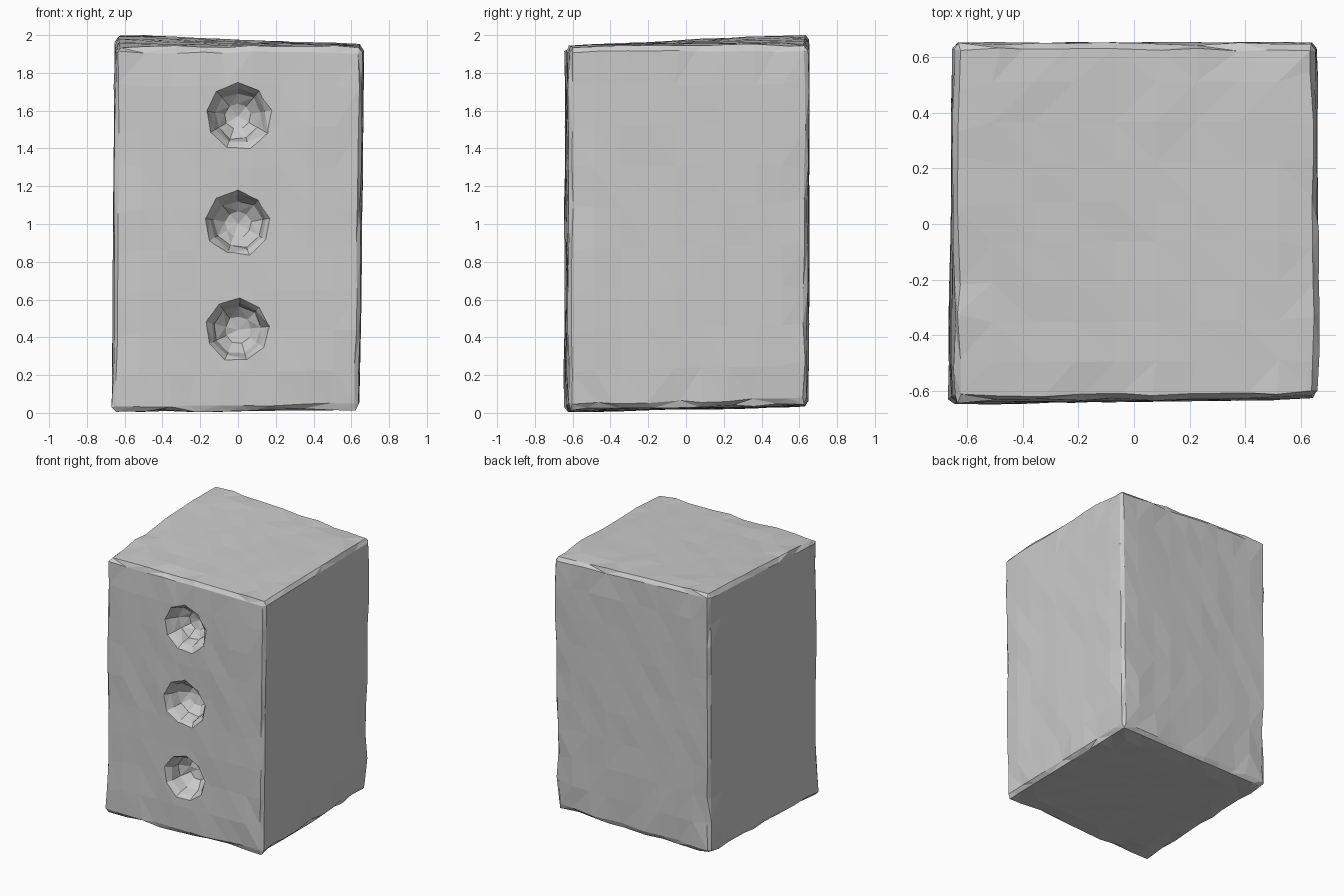
import bpy, bmesh, math, random
from mathutils import Vector

if "Cube" in bpy.data.objects:
    bpy.data.objects.remove(bpy.data.objects["Cube"])

random.seed(4)

stone = bpy.data.materials.new("light_grey")
stone.diffuse_color = (0.6, 0.6, 0.6, 1)
stone.use_nodes = True
stone.node_tree.nodes["Principled BSDF"].inputs["Base Color"].default_value = stone.diffuse_color


def make_object(name, bm):
    bmesh.ops.recalc_face_normals(bm, faces=bm.faces)
    mesh = bpy.data.meshes.new(name)
    bm.to_mesh(mesh)
    bm.free()
    mesh.materials.append(stone)
    obj = bpy.data.objects.new(name, mesh)
    bpy.context.collection.objects.link(obj)
    return obj


# Block: slightly skewed box, raised at the back left corner
corners = {
    (-1, -1, -1): (-0.67, -0.65, 0.00), (1, -1, -1): (0.645, -0.63, 0.01),
    (-1, 1, -1): (-0.655, 0.65, 0.03), (1, 1, -1): (0.64, 0.65, 0.04),
    (-1, -1, 1): (-0.655, -0.645, 1.945), (1, -1, 1): (0.67, -0.63, 1.945),
    (-1, 1, 1): (-0.655, 0.655, 2.01), (1, 1, 1): (0.665, 0.655, 1.955),
}


def skew(p):
    """Blend the eight corners at a point of the unit cube."""
    total = Vector((0, 0, 0))
    for signs, pos in corners.items():
        weight = math.prod((1 + s * c) / 2 for s, c in zip(signs, p))
        total += weight * Vector(pos)
    return total


bm = bmesh.new()
bmesh.ops.create_cube(bm, size=2)
bmesh.ops.subdivide_edges(bm, edges=bm.edges[:], cuts=8, use_grid_fill=True)

# Worn edges: narrow bevel, then chips pushed inward at random
rim = [e for e in bm.edges if e.calc_face_angle(0) > 1]
bmesh.ops.bevel(bm, geom=rim, offset=0.03, segments=1, affect='EDGES')
for v in bm.verts:
    p = v.co.copy()
    near = [abs(c) > 0.95 for c in p]
    inward = Vector([-math.copysign(1, c) if n else 0 for c, n in zip(p, near)])
    v.co = skew(p)
    if sum(near) >= 2:
        v.co += inward * random.uniform(0, 0.014)
        v.co += Vector([0 if n else random.uniform(-0.04, 0.04) for n in near])
    else:
        v.co += inward * random.uniform(-0.002, 0.005)
bmesh.ops.triangulate(bm, faces=bm.faces[:])
block = make_object("block", bm)

# Hollows: rough bowls cut into the front
bowl = [(-0.73, 0.185), (-0.645, 0.178), (-0.60, 0.148), (-0.53, 0.125), (-0.48, 0.07)]
sides = 9
bm = bmesh.new()
for x, z in ((0.0, 1.57), (0.0, 1.0), (0.0, 0.44)):
    turn = random.uniform(0, 1)
    rings = []
    for y, radius in bowl:
        ring = []
        for i in range(sides):
            a = turn + math.tau * i / sides
            r = radius * random.uniform(0.93, 1.07)
            ring.append(bm.verts.new((x + r * math.cos(a),
                                      y + random.uniform(-0.008, 0.008),
                                      z + r * math.sin(a))))
        rings.append(ring)
    for low, high in zip(rings, rings[1:]):
        for i in range(sides):
            j = (i + 1) % sides
            bm.faces.new((low[i], low[j], high[j], high[i]))
    tip = bm.verts.new((x, -0.465, z))
    for i in range(sides):
        bm.faces.new((rings[-1][i], rings[-1][(i + 1) % sides], tip))
    bm.faces.new(rings[0])
bmesh.ops.triangulate(bm, faces=bm.faces[:])
cutter = make_object("hollow_cutter", bm)
cutter.hide_render = True
cutter.hide_set(True)

cut = block.modifiers.new("hollows", 'BOOLEAN')
cut.operation = 'DIFFERENCE'
cut.solver = 'EXACT'
cut.object = cutter
